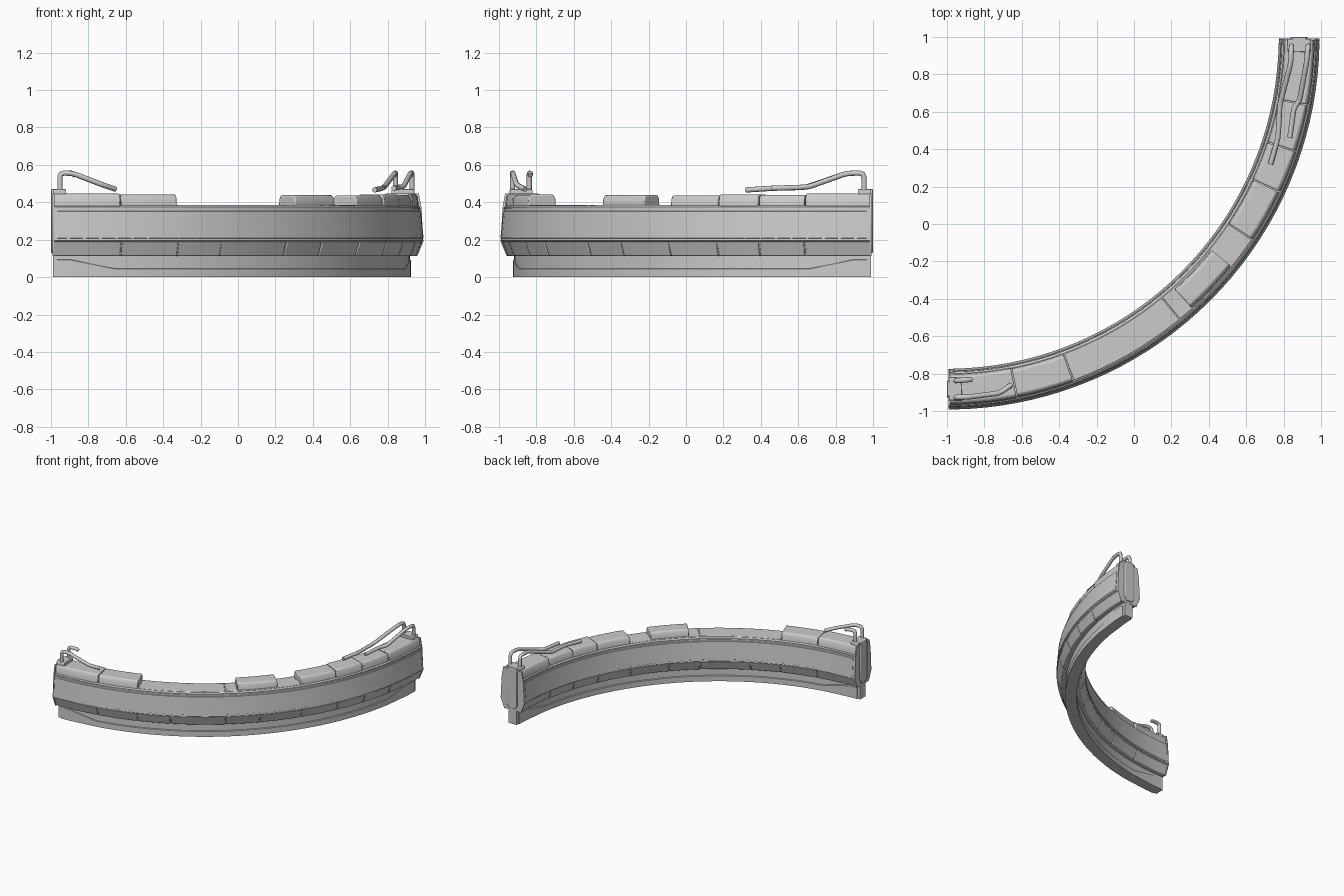
import bpy, bmesh, math
from mathutils import Vector

if "Cube" in bpy.data.objects:
    bpy.data.objects.remove(bpy.data.objects["Cube"])

CX, CY, RM = -1.0, 1.0, 1.883   # arc centre and middle radius


def pos(r, deg, z):
    a = math.radians(deg)
    return Vector((CX + r * math.sin(a), CY - r * math.cos(a), z))


def finish(name, bm, bevel=0.0, angle=30):
    bmesh.ops.recalc_face_normals(bm, faces=bm.faces)
    me = bpy.data.meshes.new(name)
    bm.to_mesh(me)
    bm.free()
    ob = bpy.data.objects.new(name, me)
    bpy.context.collection.objects.link(ob)
    bpy.context.view_layer.objects.active = ob
    ob.select_set(True)
    if bevel:
        m = ob.modifiers.new("bevel", 'BEVEL')
        m.width, m.segments, m.limit_method = bevel, 2, 'ANGLE'
        m.angle_limit = math.radians(35)
    bpy.ops.object.shade_smooth_by_angle(angle=math.radians(angle))
    ob.select_set(False)
    return ob


def sweep(name, prof, angles, bevel=0.0):
    """Sweep a closed (radius offset, z) section round the arc; prof may depend on the angle."""
    bm = bmesh.new()
    rings = []
    for a in angles:
        p = prof(a) if callable(prof) else prof
        rings.append([bm.verts.new(pos(RM + o, a, z)) for o, z in p])
    n = len(rings[0])
    for A, B in zip(rings, rings[1:]):
        for i in range(n):
            j = (i + 1) % n
            bm.faces.new((A[i], A[j], B[j], B[i]))
    bm.faces.new(rings[0])
    bm.faces.new(rings[-1][::-1])
    return finish(name, bm, bevel)


def span(a0, a1, step=2.5):
    n = max(2, math.ceil((a1 - a0) / step))
    return [a0 + (a1 - a0) * i / n for i in range(n + 1)]


def sym(half):
    """Mirror half of a section to the inner side."""
    return half + [(-o, z) for o, z in reversed(half)]


def tube(name, pts, r=0.014):
    cu = bpy.data.curves.new(name, 'CURVE')
    cu.dimensions, cu.bevel_depth, cu.bevel_resolution, cu.use_fill_caps = '3D', r, 2, True
    sp = cu.splines.new('POLY')
    # round the corners of the path by cutting each with three points
    P = [Vector(p) for p in pts]
    path = [P[0]]
    for a, b, c in zip(P, P[1:], P[2:]):
        d = min(0.025, (a - b).length / 3, (c - b).length / 3)
        s, e = b + (a - b).normalized() * d, b + (c - b).normalized() * d
        path += [s, (s + e) / 4 + b / 2, e]
    path.append(P[-1])
    sp.points.add(len(path) - 1)
    for q, p in zip(sp.points, path):
        q.co = (*p, 1)
        q.radius = 1
    sp.use_smooth = True
    ob = bpy.data.objects.new(name, cu)
    bpy.context.collection.objects.link(ob)


S, E = 0.3, 89.7

# base rail
sweep("base_rail", sym([(0.036, 0.0), (0.036, 0.12)]), span(S, E))


# skirting on the rail: low in the middle, tall at both ends
def skirt(a):
    e = min(a, 90 - a)
    h = 0.095 if e <= 3.2 else max(0.048, 0.095 - (e - 3.2) * 0.0068)
    return sym([(0.043, 0.0), (0.043, h - 0.004), (0.034, h)])


sweep("base_skirting", skirt, [1, 3.2] + span(10.1, 79.9) + [86.8, 89])

# core wall body
sweep("wall_core", sym([(0.066, 0.115), (0.096, 0.19), (0.090, 0.374), (0.080, 0.382)]), span(S, E))

# wide side bands, with a thin raised panel
sweep("side_band", sym([(0.098, 0.188), (0.108, 0.195), (0.092, 0.366), (0.084, 0.374)]),
      span(S, E))
sweep("side_panel", sym([(0.104, 0.206), (0.109, 0.209), (0.097, 0.352), (0.092, 0.355)]),
      span(1.0, 89.0))

# undercut stones below the band
cuts = [S, 11, 20.2, 27.5, 39.5, 47, 56.4, 65, 72, 79.3, E]
for i, (a, b) in enumerate(zip(cuts, cuts[1:])):
    sweep(f"lower_stone_{i}", sym([(0.073, 0.113), (0.102, 0.19)]),
          span(a + 0.1, b - 0.1), 0.005)

# low capping slabs
for i, (a, b) in enumerate([(20.2, 39.5), (39.5, 56.4)]):
    sweep(f"low_cap_{i}", sym([(0.082, 0.365), (0.072, 0.386)]), span(a + 0.1, b - 0.1), 0.004)

# raised coping blocks: start, end, half width, top height
blocks = [(S, 11, 0.083, 0.446), (11, 20.2, 0.080, 0.441), (42, 51.2, 0.068, 0.438),
          (56.4, 65, 0.078, 0.436), (65, 71.8, 0.082, 0.442),
          (71.8, 79.3, 0.080, 0.440), (79.3, E, 0.083, 0.446)]
for i, (a, b, w, h) in enumerate(blocks):
    sweep(f"coping_block_{i}", sym([(w, 0.375), (w - 0.004, h - 0.02), (w - 0.016, h)]),
          span(a + 0.08, b - 0.08), 0.007)

# end frames, end brackets and pipe pedestals at both ends
for tag, f in (("left", lambda a: a), ("back", lambda a: 90 - a)):
    sweep(f"{tag}_end_frame", sym([(0.076, 0.112), (0.108, 0.19), (0.098, 0.37), (0.084, 0.448),]),
          sorted([f(0.25), f(0.55)]))
    sweep(f"{tag}_end_bracket", sym([(0.028, 0.13), (0.045, 0.16), (0.045, 0.44), (0.036, 0.47)]),
          sorted([f(0.0), f(0.5)]), 0.004)
    sweep(f"{tag}_pedestal", sym([(0.062, 0.44), (0.062, 0.462), (0.055, 0.47)]),
          sorted([f(0.3), f(2.4)]), 0.003)

# bent pipes on the left end
tube("left_long_pipe", [(-0.952, -0.927, 0.45), (-0.952, -0.927, 0.557), (-0.885, -0.925, 0.555),
                        (-0.72, -0.905, 0.492), (-0.655, -0.86, 0.47)])
tube("left_short_pipe", [(-0.952, -0.838, 0.45), (-0.952, -0.838, 0.557),
                         (-0.885, -0.832, 0.555), (-0.87, -0.832, 0.545)])

# bent pipes on the back end
tube("back_inner_pipe", [(0.842, 0.952, 0.45), (0.842, 0.952, 0.557), (0.838, 0.86, 0.555),
                         (0.78, 0.64, 0.48), (0.77, 0.46, 0.475), (0.73, 0.32, 0.466)])
tube("back_outer_pipe", [(0.930, 0.952, 0.45), (0.930, 0.952, 0.557), (0.922, 0.86, 0.555),
                         (0.885, 0.66, 0.484), (0.855, 0.62, 0.48), (0.833, 0.46, 0.475)])
